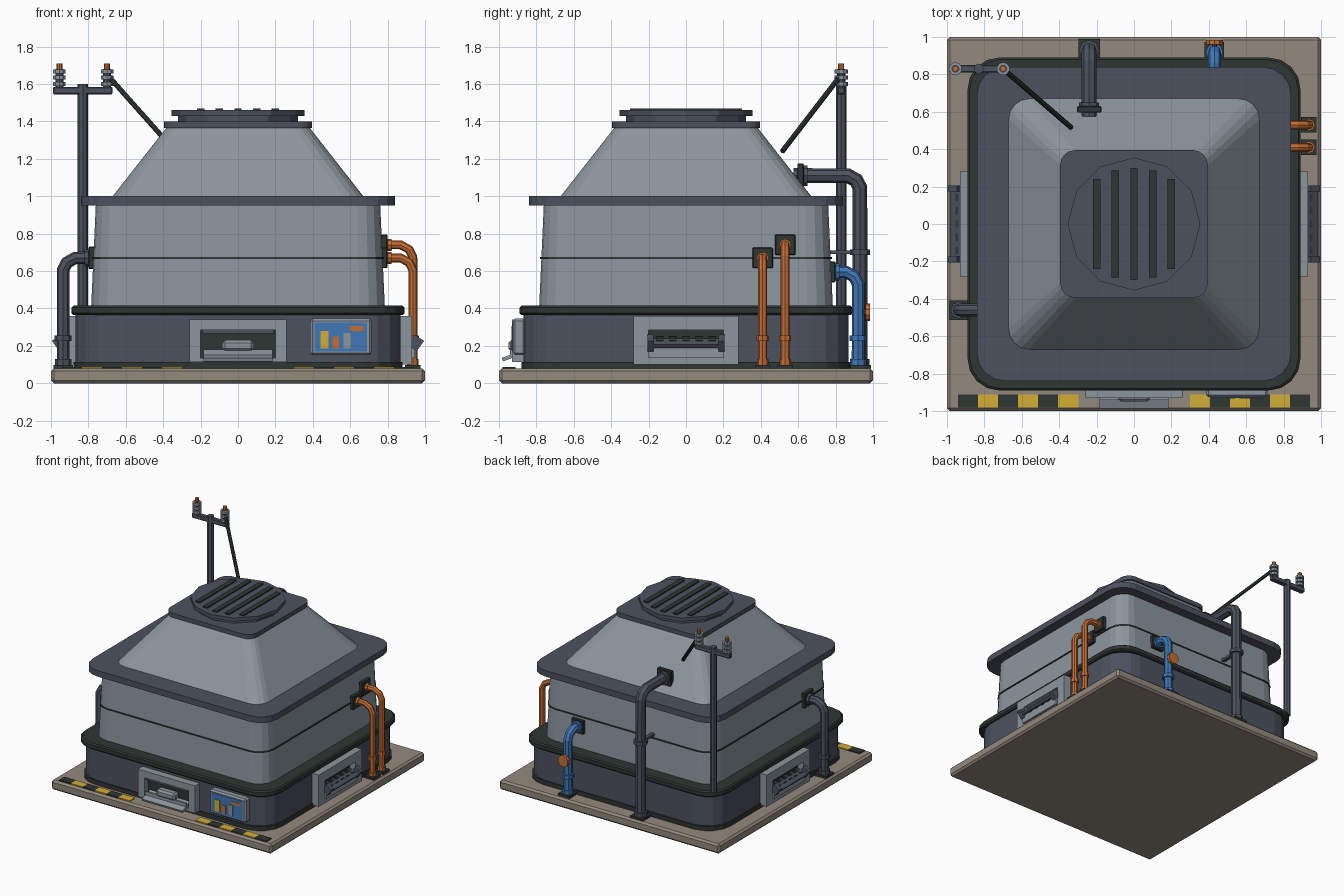
import bpy, bmesh, math
from mathutils import Matrix, Vector

cube = bpy.data.objects.get("Cube")
if cube:
    bpy.data.objects.remove(cube, do_unlink=True)


def material(name, rgb):
    lin = [c / 12.92 if c < 0.04 else ((c + 0.055) / 1.055) ** 2.4 for c in rgb]
    m = bpy.data.materials.new(name)
    m.use_nodes = True
    m.diffuse_color = (*lin, 1)
    m.node_tree.nodes["Principled BSDF"].inputs["Base Color"].default_value = (*lin, 1)
    return m


steel = material("steel grey", (0.55, 0.59, 0.62))
slate = material("dark slate", (0.30, 0.32, 0.37))
dark = material("dark green black", (0.18, 0.21, 0.20))
stone = material("taupe concrete", (0.58, 0.54, 0.49))
copper = material("copper orange", (0.78, 0.43, 0.20))
blue = material("pipe blue", (0.25, 0.47, 0.72))
yellow = material("hazard yellow", (0.83, 0.68, 0.21))


def finish(name, bm, mat, turn=0):
    """Turn the mesh about z so front-facing parts can serve any side."""
    bm.transform(Matrix.Rotation(math.radians(turn), 4, 'Z'))
    bmesh.ops.recalc_face_normals(bm, faces=bm.faces)
    me = bpy.data.meshes.new(name)
    bm.to_mesh(me)
    bm.free()
    me.materials.append(mat)
    ob = bpy.data.objects.new(name, me)
    bpy.context.collection.objects.link(ob)
    return ob


def box(name, mat, lo, hi, turn=0, tilt=0, bevel=0):
    lo, hi = Vector(lo), Vector(hi)
    bm = bmesh.new()
    bmesh.ops.create_cube(bm, size=1, matrix=Matrix.Translation((lo + hi) / 2)
                          @ Matrix.Rotation(math.radians(tilt), 4, 'X')
                          @ Matrix.Diagonal((*(hi - lo), 1)))
    if bevel:
        bmesh.ops.bevel(bm, geom=bm.edges[:], offset=bevel, segments=1, affect='EDGES')
    return finish(name, bm, mat, turn)


def rod(name, mat, a, b, r, sides=10, turn=0, r2=None):
    a, b = Vector(a), Vector(b)
    d = b - a
    bm = bmesh.new()
    bmesh.ops.create_cone(bm, cap_ends=True, segments=sides, radius1=r,
                          radius2=r if r2 is None else r2, depth=d.length,
                          matrix=Matrix.Translation((a + b) / 2)
                          @ d.to_track_quat('Z', 'Y').to_matrix().to_4x4())
    return finish(name, bm, mat, turn)


def tier(name, mat, sections, segs=4):
    """Loft of rounded squares given as (half width, corner radius, height)."""
    bm = bmesh.new()
    rings = []
    for half, rad, z in sections:
        ring = []
        for q in range(4):
            for s in range(segs + 1):
                t = math.radians(90 * (q + s / segs))
                mid = math.radians(90 * q + 45)
                c = (half - rad) * math.sqrt(2)
                ring.append(bm.verts.new((c * math.cos(mid) + rad * math.cos(t),
                                          c * math.sin(mid) + rad * math.sin(t), z)))
        rings.append(ring)
    for low, up in zip(rings, rings[1:]):
        for i in range(len(low)):
            j = (i + 1) % len(low)
            bm.faces.new((low[i], low[j], up[j], up[i]))
    bm.faces.new(rings[0])
    bm.faces.new(rings[-1])
    return finish(name, bm, mat)


def tube(name, mat, points, r, turn):
    cu = bpy.data.curves.new(name, 'CURVE')
    cu.dimensions = '3D'
    cu.bevel_depth, cu.bevel_resolution, cu.use_fill_caps = r, 2, True
    sp = cu.splines.new('POLY')
    sp.points.add(len(points) - 1)
    for p, co in zip(sp.points, points):
        p.co = (*co, 1)
    tmp = bpy.data.objects.new(name, cu)
    bm = bmesh.new()
    me = tmp.to_mesh()
    bm.from_mesh(me)
    tmp.to_mesh_clear()
    bpy.data.objects.remove(tmp)
    for f in bm.faces:
        f.smooth = False
    return finish(name, bm, mat, turn)


# Slab and stacked building tiers
box("base_slab", stone, (-1, -1, 0), (1, 1, 0.08), bevel=0.015)
tier("foot_trim", dark, [(0.88, 0.2, 0.08), (0.88, 0.2, 0.115)])
tier("lower_body", slate, [(0.87, 0.2, 0.115), (0.87, 0.2, 0.37)])
tier("belt_trim", dark, [(0.88, 0.17, 0.365), (0.89, 0.17, 0.375),
                         (0.89, 0.17, 0.405), (0.88, 0.17, 0.415)])
tier("upper_wall", steel, [(0.785, 0.14, 0.41), (0.76, 0.12, 0.96)])
tier("wall_seam", dark, [(0.78, 0.14, 0.665), (0.78, 0.14, 0.675)])
tier("eave_slab", slate, [(0.84, 0.15, 0.95), (0.84, 0.15, 1.0)])
tier("roof_slope", steel, [(0.67, 0.11, 1.0), (0.38, 0.08, 1.37)])
tier("roof_cap", slate, [(0.395, 0.08, 1.365), (0.395, 0.08, 1.40)])

# Roof vent with slats
rod("vent_neck", slate, (0, 0, 1.40), (0, 0, 1.43), 0.32, 12)
rod("vent_disc", slate, (0, 0, 1.43), (0, 0, 1.46), 0.355, 12)
for i in range(-2, 3):
    ln = (0.30, 0.285, 0.24)[abs(i)]
    box("vent_slat", dark, (i * 0.1 - 0.02, -ln, 1.455), (i * 0.1 + 0.02, ln, 1.47))


# Service bays: frame, recess, tray and tilted flap
def bay(name, turn, w, z0, z1):
    yf, yb = -0.93, -0.86
    for sx in (-1, 1):
        x0, x1 = sorted((sx * w, sx * 0.2))
        box(name + "_jamb", steel, (x0, yf, z0), (x1, yb, z1), turn)
    box(name + "_lintel", steel, (-0.2, yf, 0.285), (0.2, yb, z1), turn)
    box(name + "_sill", steel, (-0.2, yf, z0), (0.2, yb, 0.135), turn)
    box(name + "_recess", dark, (-0.2, -0.88, 0.135), (0.2, yb, 0.285), turn)


bay("front_bay", 0, 0.26, 0.115, 0.34)
box("front_tray", steel, (-0.185, -0.985, 0.135), (0.185, -0.875, 0.155), tilt=20)
box("front_tray_lip", steel, (-0.185, -0.94, 0.14), (0.185, -0.925, 0.18))
box("front_hopper", steel, (-0.085, -0.95, 0.17), (0.085, -0.88, 0.23), bevel=0.015)
box("front_hood", slate, (-0.19, -0.92, 0.265), (0.19, -0.87, 0.285))
for side, turn in (("left", -90), ("right", 90)):
    bay(side + "_bay", turn, 0.28, 0.10, 0.36)
    box(side + "_tray", steel, (-0.2, -0.945, 0.135), (0.2, -0.87, 0.195), turn)
    box(side + "_flap", slate, (-0.2, -0.98, 0.205), (0.2, -0.92, 0.225), turn, tilt=35)
    for i in range(-2, 3):
        box(side + "_tooth", dark, (i * 0.07 - 0.02, -0.95, 0.20),
            (i * 0.07 + 0.02, -0.89, 0.24), turn, tilt=20)
    for sx in (-1, 1):
        box(side + "_flap_hinge", slate, (sx * 0.19 - 0.015, -0.98, 0.18),
            (sx * 0.19 + 0.015, -0.92, 0.25), turn, tilt=35)

# Control screen with chart plates
box("screen_frame", steel, (0.385, -0.925, 0.15), (0.715, -0.86, 0.345), bevel=0.012)
box("screen_glass", blue, (0.41, -0.929, 0.17), (0.69, -0.92, 0.325))
for x0, x1, z0, z1, m in ((0.44, 0.485, 0.185, 0.28, yellow), (0.505, 0.54, 0.185, 0.25, copper),
                          (0.565, 0.605, 0.185, 0.27, steel), (0.595, 0.67, 0.28, 0.305, copper)):
    box("screen_chart", m, (x0, -0.933, z0), (x1, -0.927, z1))

# Hazard strips on the slab
for start, first in ((-0.94, 0), (0.30, 1)):
    for i in range(6):
        x = start + i * 0.107
        box("hazard_plate", yellow if (i + first) % 2 else dark,
            (x, -0.98, 0.08), (x + 0.107, -0.912, 0.088))


# Wall pipes: plate, neck, bent tube, collar and foot
def pipe(name, mat, turn, x, wall, out, h, r, plate, collar_z, hard):
    box(name + "_plate", dark, (x - plate, -wall - 0.015, h - plate),
        (x + plate, -wall + 0.02, h + plate), turn, bevel=0.005)
    rod(name + "_neck", hard, (x, -wall, h), (x, -wall - 0.035, h), r * 1.35, 8, turn)
    k = 0.065
    tube(name, mat, [(x, -wall + 0.04, h), (x, k - out, h), (x, 0.02 - out, h - 0.025),
                     (x, -out, h - k), (x, -out, 0.08)], r, turn)
    rod(name + "_collar", mat, (x, -out, collar_z - 0.015), (x, -out, collar_z + 0.015),
        r * 1.35, 8, turn)
    rod(name + "_socket", hard, (x, -out, 0.08), (x, -out, 0.13), r * 1.3, 8, turn)
    f = r + 0.018
    box(name + "_foot", dark, (x - f, -out - f, 0.08), (x + f, -out + f, 0.098), turn)


pipe("copper_pipe_low", copper, 90, 0.41, 0.785, 0.935, 0.67, 0.024, 0.055, 0.24, copper)
pipe("copper_pipe_high", copper, 90, 0.53, 0.785, 0.935, 0.74, 0.024, 0.055, 0.24, copper)
pipe("blue_pipe", blue, 180, -0.43, 0.785, 0.92, 0.595, 0.034, 0.055, 0.24, blue)
pipe("back_pipe", slate, 180, 0.24, 0.615, 0.93, 1.11, 0.04, 0.065, 0.70, slate)
pipe("left_pipe", slate, -90, 0.46, 0.785, 0.935, 0.67, 0.034, 0.06, 0.24, slate)
box("back_pipe_bracket", slate, (-0.255, 0.76, 0.69), (-0.225, 0.93, 0.71))
rod("valve_stem", slate, (0.43, 0.92, 0.38), (0.43, 0.965, 0.38), 0.015)
rod("valve_wheel", copper, (0.43, 0.96, 0.38), (0.43, 0.985, 0.38), 0.047, 10)

# Power pole, crossarm, insulators and cable
rod("pole", slate, (-0.83, 0.83, 0.41), (-0.83, 0.83, 1.60), 0.027, 8)
box("crossarm", slate, (-0.99, 0.81, 1.545), (-0.67, 0.85, 1.585), bevel=0.006)
for x in (-0.955, -0.70):
    rod("insulator_core", slate, (x, 0.83, 1.58), (x, 0.83, 1.68), 0.022)
    for i in range(3):
        z = 1.59 + i * 0.033
        rod("insulator_disc", steel, (x, 0.83, z), (x, 0.83, z + 0.022), 0.035, 10)
    rod("insulator_pin", copper, (x, 0.83, 1.67), (x, 0.83, 1.71), 0.016, 8)
rod("cable", dark, (-0.70, 0.83, 1.65), (-0.335, 0.515, 1.24), 0.014, 8)
